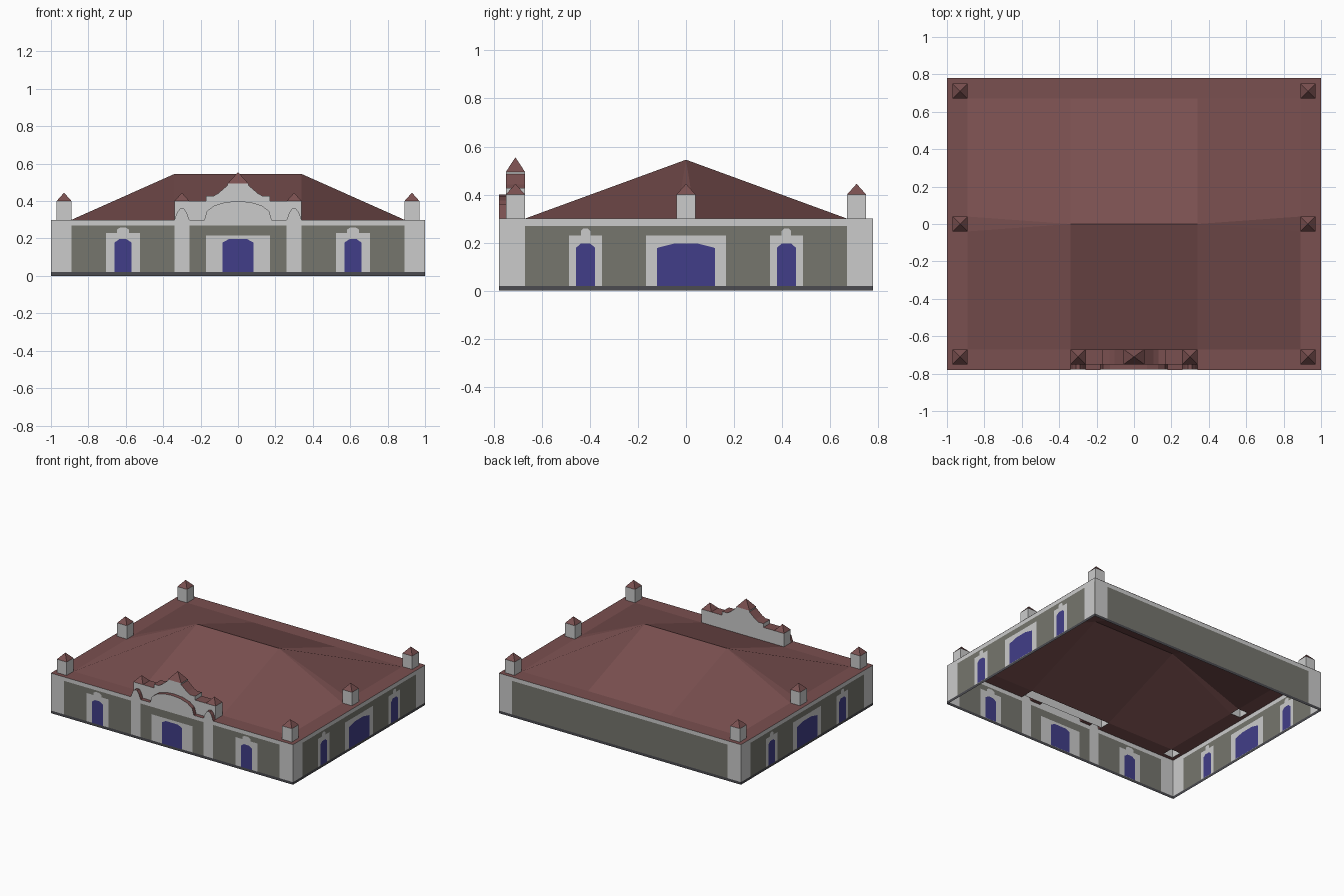
import bpy, bmesh, math

if "Cube" in bpy.data.objects:
    bpy.data.objects.remove(bpy.data.objects["Cube"])


def material(name, rgb):
    m = bpy.data.materials.new(name)
    m.diffuse_color = (*rgb, 1)
    m.use_nodes = True
    m.node_tree.nodes["Principled BSDF"].inputs["Base Color"].default_value = m.diffuse_color
    return m


OLIVE = material("olive_wall", (0.18, 0.18, 0.155))
BLUE = material("blue_door", (0.053, 0.048, 0.246))
ROOF = material("red_roof", (0.195, 0.08, 0.08))
DARK = material("dark_plinth", (0.07, 0.07, 0.08))
GREY = material("grey_trim", (0.8, 0.8, 0.8))
X, Y, H = 0.999, 0.778, 0.30      # wall planes and eaves height
RX, RY, RIDGE, TOP = 0.89, 0.67, 0.34, 0.545
T = 0.04                          # turret half width


def finish(bm, name, mats):
    me = bpy.data.meshes.new(name)
    bm.to_mesh(me)
    bm.free()
    for m in mats:
        me.materials.append(m)
    ob = bpy.data.objects.new(name, me)
    bpy.context.collection.objects.link(ob)
    return ob


def prism(name, pts, place, d0, d1, mat, top=None, sides=True):
    """Extrude a 2D outline (u, z) between depths, open below; upward faces may be red."""
    bm = bmesh.new()
    a = [bm.verts.new(place(u, z, d0)) for u, z in pts]
    b = [bm.verts.new(place(u, z, d1)) for u, z in pts]
    bm.faces.new(a)
    bm.faces.new(b)
    for i in range(len(pts)):
        j = (i + 1) % len(pts)
        bm.faces.new((a[i], a[j], b[j], b[i]))
    bmesh.ops.recalc_face_normals(bm, faces=bm.faces)
    for f in bm.faces:
        if top and f.normal.z > 0.05:
            f.material_index = 1
    drop = [f for f in bm.faces if f.normal.z < -0.9] if sides else list(bm.faces)[2:]
    bmesh.ops.delete(bm, geom=drop, context='FACES_ONLY')
    return finish(bm, name, [mat] + ([top] if top else []))


# Placement on each wall: u runs along the wall, d is the outward offset
def front(u, z, d): return (u, -Y - d, z)
def back(u, z, d): return (u, Y + d, z)
def right(u, z, d): return (X + d, u, z)
def left(u, z, d): return (-X - d, u, z)
def world(u, z, d): return (u, d, z)


def panel(name, pts, place, d, mat):
    """Flush panel seen on both sides of a wall."""
    prism(name, pts, place, -d, d, mat, sides=False)


def rect(u0, u1, z0, z1):
    return [(u0, z0), (u1, z0), (u1, z1), (u0, z1)]


def ring(name, z0, z1, mat):
    """Open rectangular band of wall."""
    bm = bmesh.new()
    c = [(-X, -Y), (X, -Y), (X, Y), (-X, Y)]
    lo = [bm.verts.new((x, y, z0)) for x, y in c]
    hi = [bm.verts.new((x, y, z1)) for x, y in c]
    for i in range(4):
        j = (i + 1) % 4
        bm.faces.new((lo[i], lo[j], hi[j], hi[i]))
    finish(bm, name, [mat])


ring("plinth", 0, 0.02, DARK)
ring("walls", 0.02, 0.27, OLIVE)
ring("cornice_band", 0.27, H, GREY)


def door(name, place, c, half, frame, head, flat, cap=0):
    """Grey surround with a blue chamfered-top door; cap is the keystone half width."""
    s = [(c - frame, .02), (c + frame, .02), (c + frame, head)]
    if cap:
        s += [(c + cap, head), (c + cap, .248), (c + cap / 2, .258),
              (c - cap / 2, .258), (c - cap, .248), (c - cap, head)]
    s.append((c - frame, head))
    panel(name + "_surround", s, place, .001, GREY)
    d = [(c - half, .02), (c + half, .02), (c + half, .178),
         (c + flat, .196), (c - flat, .196), (c - half, .178)]
    panel(name + "_door", d, place, .002, BLUE)


# Doors
door("front_main", front, 0, .083, .17, .215, .05)
for s in (-1, 1):
    door("front_small", front, s * .615, .046, .09, .23, .02, .032)
for nm, place in (("right", right), ("left", left)):
    door(nm + "_main", place, 0, .12, .167, .23, .05)
    for s in (-1, 1):
        door(nm + "_small", place, s * .418, .04, .068, .23, .02, .02)

# Corner piers and front pilasters
for nm, place, w, r in (("front", front, X, RX), ("back", back, X, RX),
                        ("right", right, Y, RY), ("left", left, Y, RY)):
    for s in (-1, 1):
        panel(nm + "_pier", rect(s * r, s * w, .02, H), place, .001, GREY)
for s in (-1, 1):
    panel("front_pilaster", rect(s * .26, s * .34, .02, H), front, .001, GREY)

# Roof slopes
bm = bmesh.new()


def face(pts, flip=False):
    if flip:
        pts = [pts[0]] + pts[:0:-1]
    bm.faces.new([bm.verts.new(p) for p in pts])


for s in (-1, 1):
    end = (s * RIDGE, 0, TOP)
    face([(-RIDGE, 0, TOP), (-RIDGE, s * RY, H), (RIDGE, s * RY, H), (RIDGE, 0, TOP)], s > 0)
    face([end, (s * RX, -T, H), (s * RX, T, H)], s < 0)
    for t in (-1, 1):
        face([end, (s * RIDGE, t * RY, H), (s * RX, t * RY, H), (s * RX, t * T, H)], s * t > 0)

# Flat rim, left open under the turrets and the gable
xs = [-1, -.97, -RX, -.34, -.26, -.18, .18, .26, .34, RX, .97, 1]
ys = [-.78, -.75, -RY, -T, T, RY, .75, .78]
for x0, x1 in zip(xs, xs[1:]):
    for y0, y1 in zip(ys, ys[1:]):
        x, y = abs(x0 + x1) / 2, (y0 + y1) / 2
        inner = x < RX and abs(y) < RY
        turret = RX < x < .97 and (abs(y) < T or RY < abs(y) < .75)
        gable = y < -RY and x < .34 and (y > -.75 or not .18 < x < .26)
        if not (inner or turret or gable):
            face([(x0, y0, H), (x1, y0, H), (x1, y1, H), (x0, y1, H)])
finish(bm, "roof", [ROOF])


def pyramid(name, x, y, hx, hy, z0, z1):
    bm = bmesh.new()
    base = [bm.verts.new((x + a * hx, y + b * hy, z0))
            for a, b in ((-1, -1), (1, -1), (1, 1), (-1, 1))]
    tip = bm.verts.new((x, y, z1))
    for i in range(4):
        bm.faces.new((base[i], base[(i + 1) % 4], tip))
    finish(bm, name, [ROOF])


# Turrets on the corners and side centres
for x in (-.93, .93):
    for y in (-.71, 0, .71):
        prism("turret", rect(x - T, x + T, H, .40), world, y - T, y + T, GREY)
        pyramid("turret_cap", x, y, T, T, .40, .445)

# Front gable: mirrored stepped and sloped profile with red tops
half = [(.34, H), (.34, .40), (.17, .40), (.17, .428), (.13, .428),
        (.105, .442), (.055, .485), (.055, .494)]
prism("gable", half + [(-x, z) for x, z in reversed(half)], world, -.75, -.67, GREY, ROOF)
pyramid("gable_cap", 0, -.71, .055, T, .494, .555)
for s in (-1, 1):
    pyramid("gable_side_cap", s * .30, -.71, T, T, .40, .445)

# Arched hoods in front of the gable
arch = [(.18 * math.cos(math.pi * i / 8), H + .10 * math.sin(math.pi * i / 8) ** .8)
        for i in range(9)]
prism("centre_hood", arch, world, -.779, -.75, GREY, ROOF)
for s in (-1, 1):
    lobe = [(-.04, H), (-.025, .34), (-.01, .36), (.01, .36), (.025, .34), (.04, H)]
    prism("side_hood", [(s * .30 + u, z) for u, z in lobe], world, -.779, -.75, GREY, ROOF)
